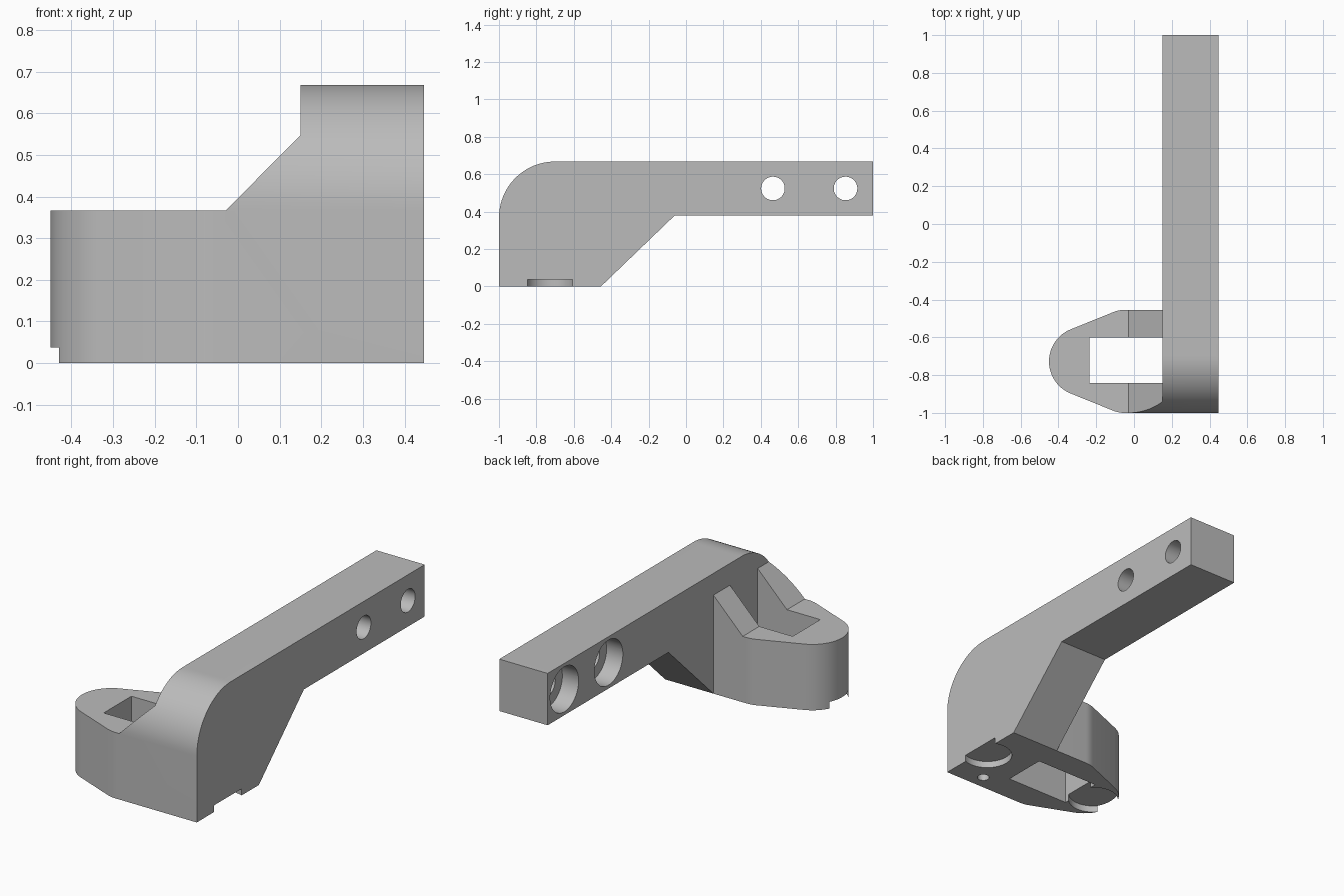
import bpy, bmesh
from math import cos, sin, radians
from mathutils import Vector

if "Cube" in bpy.data.objects:
    bpy.data.objects.remove(bpy.data.objects["Cube"])

grey = bpy.data.materials.new("plain_grey")
grey.use_nodes = True
grey.diffuse_color = (0.5, 0.5, 0.5, 1)
grey.node_tree.nodes["Principled BSDF"].inputs["Base Color"].default_value = (0.5, 0.5, 0.5, 1)


def arc(cx, cy, r, start, end, steps):
    angles = [radians(start + (end - start) * i / steps) for i in range(steps + 1)]
    return [(cx + r * cos(a), cy + r * sin(a)) for a in angles]


def prism(name, outline, axis, low, high):
    """Extrude a 2D outline along one axis; the outline fills the other two."""
    place = {"x": lambda p, d: (d, p[0], p[1]),
             "y": lambda p, d: (p[0], d, p[1]),
             "z": lambda p, d: (p[0], p[1], d)}[axis]
    bm = bmesh.new()
    face = bm.faces.new([bm.verts.new(place(p, low)) for p in outline])
    made = bmesh.ops.extrude_face_region(bm, geom=[face])["geom"]
    shift = Vector(place((0, 0), high - low))
    bmesh.ops.translate(bm, vec=shift, verts=[v for v in made if isinstance(v, bmesh.types.BMVert)])
    bmesh.ops.recalc_face_normals(bm, faces=bm.faces)
    mesh = bpy.data.meshes.new(name)
    bm.to_mesh(mesh)
    bm.free()
    mesh.materials.append(grey)
    obj = bpy.data.objects.new(name, mesh)
    bpy.context.collection.objects.link(obj)
    return obj


def disc(name, axis, u, v, r, low, high):
    return prism(name, arc(u, v, r, 0, 360, 64)[:-1], axis, low, high)


def combine(target, tool, operation):
    tool.hide_render = True
    mod = target.modifiers.new(tool.name, "BOOLEAN")
    mod.operation, mod.solver, mod.object = operation, "EXACT", tool
    bpy.context.view_layer.objects.active = target
    bpy.ops.object.modifier_apply(modifier=mod.name)
    bpy.data.objects.remove(tool)


left, right, inner, top = -0.45, 0.447, 0.15, 0.668
mid_y, half = -0.7275, 0.2725

# Side profile: arm, rounded shoulder and sloped underside
side = [(-1, 0), (-0.455, 0), (-0.06, 0.38), (1, 0.38), (1, top)]
side += arc(-0.7, top - 0.3, 0.3, 90, 180, 24)
bracket = prism("bracket", side, "x", -1, right)

# Plan outline: tapered lug with round nose, beside the long arm
back = arc(-0.052, mid_y + half - 0.15, 0.15, 90, 112, 5)
nose = arc(left + 0.183, mid_y, 0.183, 112, 248, 32)
front = arc(-0.052, mid_y - half + 0.15, 0.15, 248, 270, 5)
plan = [(inner, 1.2), (inner, -0.455)] + back + nose + front + [(1, -1), (1, 1.2)]
combine(bracket, prism("plan_limit", plan, "z", -0.2, 1), "INTERSECT")

# Front outline: low lug top and sloped ribs up to the arm
step = [(-1, -0.3), (1.2, -0.3), (1.2, 1.2), (inner, 1.2), (inner, 0.547), (-0.03, 0.366), (-1, 0.366)]
combine(bracket, prism("height_limit", step, "y", -1.5, 1.5), "INTERSECT")

# Rectangular slot through the lug
slot = [(-0.235, -0.843), (inner, -0.843), (inner, -0.6), (-0.235, -0.6)]
combine(bracket, prism("slot_cutter", slot, "z", -0.1, 1), "DIFFERENCE")

# Shallow round recesses and a locating hole underneath
for x in (-0.33, 0.40):
    combine(bracket, disc("recess_cutter", "z", x, mid_y, 0.13, -0.1, 0.037), "DIFFERENCE")
combine(bracket, disc("locating_cutter", "z", 0.266, -0.92, 0.031, -0.1, 0.12), "DIFFERENCE")

# Counterbored bolt holes through the arm
for y in (0.465, 0.853):
    combine(bracket, disc("bolt_cutter", "x", y, 0.524, 0.063, -0.1, 0.6), "DIFFERENCE")
    combine(bracket, disc("counterbore_cutter", "x", y, 0.524, 0.125, 0.0, 0.25), "DIFFERENCE")

bpy.ops.object.select_all(action="DESELECT")
bracket.select_set(True)
bpy.context.view_layer.objects.active = bracket
bpy.ops.object.shade_smooth_by_angle(angle=radians(30))
